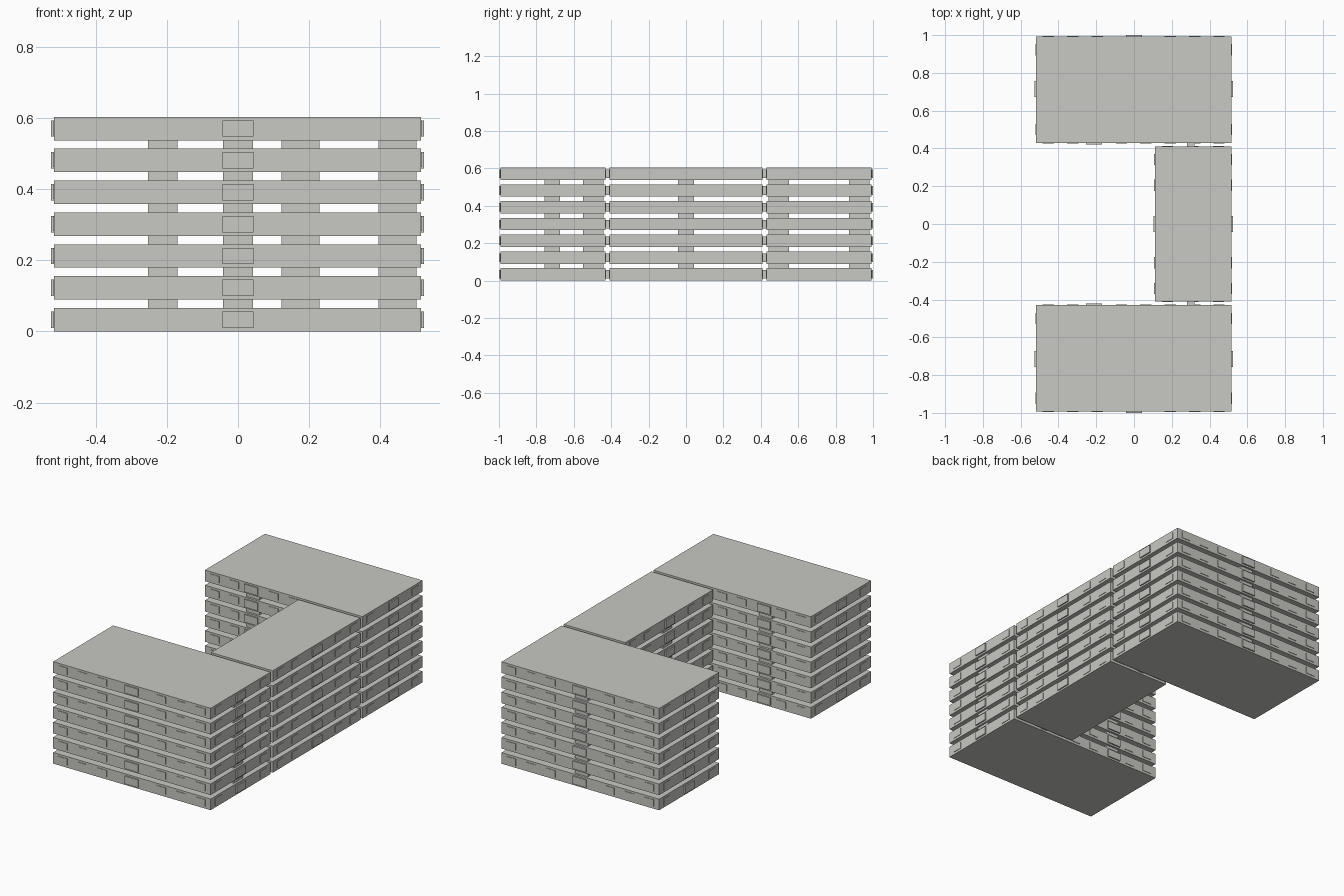
import bpy
import bmesh
from mathutils import Matrix, Vector

if "Cube" in bpy.data.objects:
    bpy.data.objects.remove(bpy.data.objects["Cube"])

FLOORS, STEP, HEIGHT = 7, 0.0897, 0.066

concrete = bpy.data.materials.new("pale_concrete")
concrete.use_nodes = True
colour = (0.58, 0.585, 0.55, 1)
concrete.diffuse_color = colour
concrete.node_tree.nodes["Principled BSDF"].inputs["Base Color"].default_value = colour


def add_box(bm, x0, x1, y0, y1, z0, z1):
    size = Vector((x1 - x0, y1 - y0, z1 - z0))
    centre = Vector((x0 + x1, y0 + y1, z0 + z1)) / 2
    bmesh.ops.create_cube(bm, size=1, matrix=Matrix.LocRotScale(centre, None, size))


def make(name, boxes, floors=FLOORS):
    """Build boxes for the lowest floor and repeat them on every floor."""
    bm = bmesh.new()
    for i in range(floors):
        for x0, x1, y0, y1, z0, z1 in boxes:
            add_box(bm, x0, x1, y0, y1, z0 + i * STEP, z1 + i * STEP)
    mesh = bpy.data.meshes.new(name)
    bm.to_mesh(mesh)
    bm.free()
    mesh.materials.append(concrete)
    obj = bpy.data.objects.new(name, mesh)
    bpy.context.collection.objects.link(obj)


def wall_box(wall, side, at, centre, width, depth, z0, z1):
    """Box projecting from a wall that faces along x or y."""
    a, b = sorted((at, at + side * depth))
    c, d = centre - width / 2, centre + width / 2
    return (a, b, c, d, z0, z1) if wall == "x" else (c, d, a, b, z0, z1)


def window_row(x0, x1, y0, y1, balconies):
    boxes = []
    for wall, at0, at1, lo, hi in (("x", x0, x1, y0, y1), ("y", y0, y1, x0, x1)):
        count = max(2, round((hi - lo) / 0.13))
        for side, at in ((-1, at0), (1, at1)):
            for i in range(count):
                c = lo + (i + 0.5) * (hi - lo) / count
                if any(w == wall and s == side and abs(c - p) < 0.075
                       for w, s, p in balconies):
                    continue
                boxes.append(wall_box(wall, side, at, c, 0.06, 0.003, 0.014, 0.054))
    return boxes


def wing(name, x0, x1, y0, y1, balconies, cores):
    make(name + "_floors", [(x0, x1, y0, y1, 0, HEIGHT)])
    make(name + "_windows", window_row(x0, x1, y0, y1, balconies))
    edge = {("x", -1): x0, ("x", 1): x1, ("y", -1): y0, ("y", 1): y1}
    make(name + "_balconies",
         [wall_box(w, s, edge[w, s], p, 0.086, 0.008, 0.01, 0.056)
          for w, s, p in balconies])
    # Stair cores fill the open gap between floors, just inside the wall
    make(name + "_stair_cores",
         [wall_box(w, -s, edge[w, s] - s * 0.012, p, 0.084, 0.108, HEIGHT, STEP)
          for w, s, p in cores], FLOORS - 1)


# Front and back wings
LEFT, RIGHT, INNER, OUTER = -0.518, 0.515, 0.43, 0.992
inner_x, side_y = -0.212, 0.715
for name, s in (("front_wing", -1), ("back_wing", 1)):
    y0, y1 = sorted((s * INNER, s * OUTER))
    balconies = [("y", s, 0), ("y", -s, inner_x),
                 ("x", -1, s * side_y), ("x", 1, s * side_y)]
    cores = [("y", -s, inner_x), ("y", 1, 0) if s > 0 else ("x", 1, -side_y)]
    wing(name, LEFT, RIGHT, y0, y1, balconies, cores)

# Middle wing joining them along one side
wing("middle_wing", 0.11, RIGHT, -0.41, 0.41,
     [("x", -1, 0), ("x", 1, 0)], [("x", -1, 0)])

# Short links across the joints
make("wing_links", [(0.28, 0.32, y, y + 0.022, 0.01, 0.056) for y in (-0.431, 0.409)])
